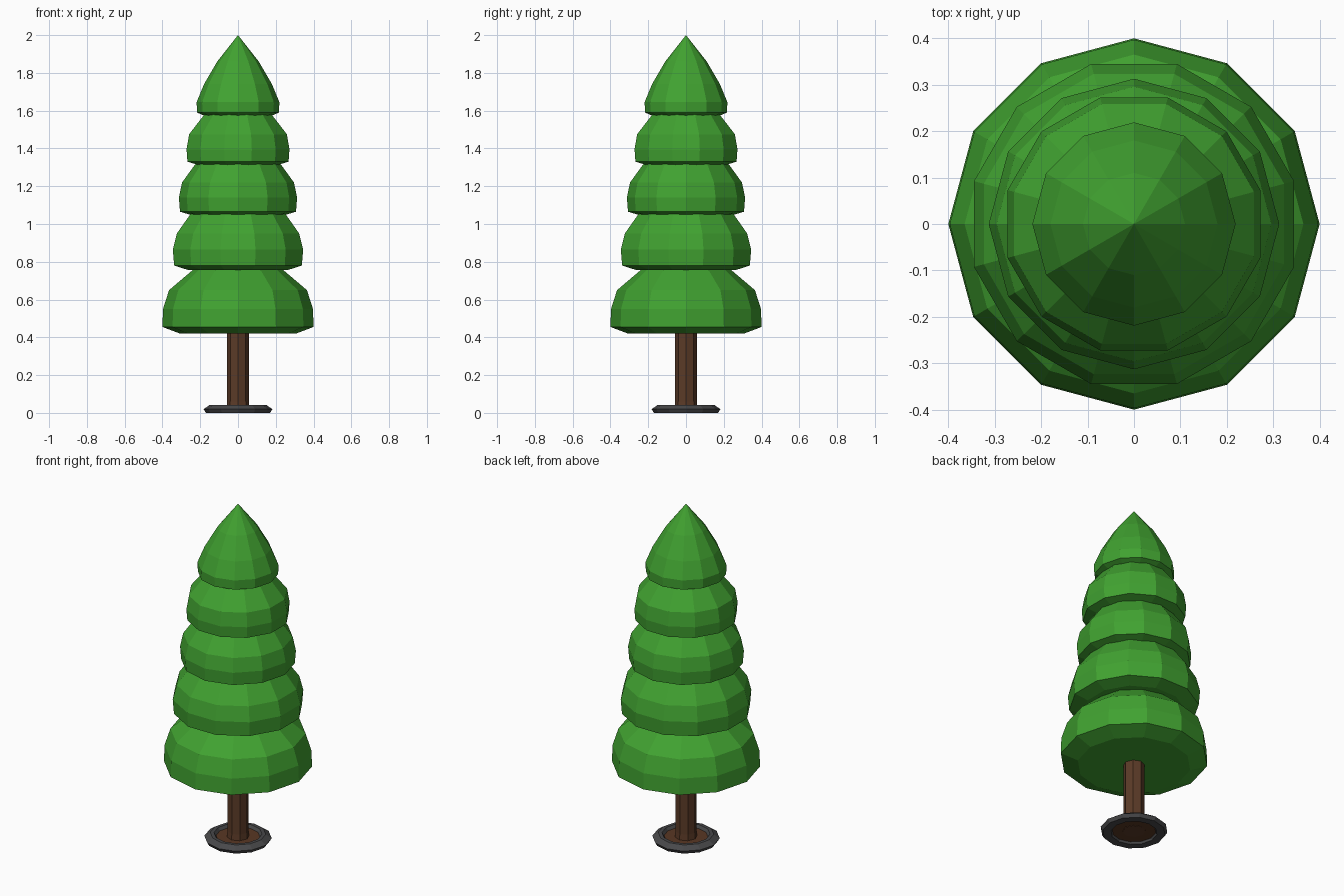
import bpy
import bmesh
from math import cos, sin, pi

cube = bpy.data.objects.get("Cube")
if cube:
    bpy.data.objects.remove(cube, do_unlink=True)


def make_material(name, rgb):
    mat = bpy.data.materials.new(name)
    mat.use_nodes = True
    color = (*rgb, 1)
    mat.diffuse_color = color
    mat.node_tree.nodes["Principled BSDF"].inputs["Base Color"].default_value = color
    return mat


def lathe(name, profile, mat, sides=12, turn=0.0, ring=False):
    """Revolve (radius, height) points listed bottom to top; a ring joins last to first."""
    bm = bmesh.new()
    loops = []
    for r, z in profile:
        if r == 0:
            loops.append([bm.verts.new((0, 0, z))] * sides)
        else:
            angles = [turn + 2 * pi * i / sides for i in range(sides)]
            loops.append([bm.verts.new((r * cos(a), r * sin(a), z)) for a in angles])
    pairs = list(zip(loops, loops[1:]))
    if ring:
        pairs.append((loops[-1], loops[0]))
    for low, high in pairs:
        for i in range(sides):
            j = (i + 1) % sides
            corners = [low[i], low[j], high[j], high[i]]
            bm.faces.new(list(dict.fromkeys(corners)))
    if not ring:
        bm.faces.new(loops[0][::-1])
        if profile[-1][0] > 0:
            bm.faces.new(loops[-1])
    bmesh.ops.recalc_face_normals(bm, faces=bm.faces)
    mesh = bpy.data.meshes.new(name)
    bm.to_mesh(mesh)
    bm.free()
    mesh.materials.append(mat)
    obj = bpy.data.objects.new(name, mesh)
    bpy.context.collection.objects.link(obj)
    return obj


leaf = make_material("leaf green", (0.052, 0.36, 0.03))
bark = make_material("bark brown", (0.105, 0.043, 0.02))
stone = make_material("stone grey", (0.065, 0.065, 0.068))
soil = make_material("soil brown", (0.10, 0.038, 0.017))

# Base: stone edging ring around a soil disc
lathe("stone_ring", [(0.125, 0.0), (0.17, 0.0), (0.182, 0.02), (0.15, 0.042),
                     (0.13, 0.042), (0.115, 0.02)], stone, ring=True)
lathe("soil_disc", [(0.12, 0.012), (0.12, 0.025)], soil)

# Trunk
lathe("trunk", [(0.062, 0.01), (0.058, 0.06), (0.058, 0.45)], bark, sides=8)

# Foliage tiers, every second one turned by half a side
half = pi / 12
tiers = [
    ([(0.307, 0.42), (0.4, 0.455), (0.397, 0.55), (0.365, 0.65), (0.215, 0.777)], 0),
    ([(0.275, 0.757), (0.35, 0.78), (0.357, 0.865), (0.335, 0.95), (0.255, 1.06)], half),
    ([(0.24, 1.045), (0.307, 1.065), (0.313, 1.14), (0.296, 1.22), (0.22, 1.325)], 0),
    ([(0.215, 1.312), (0.277, 1.33), (0.282, 1.395), (0.268, 1.475), (0.18, 1.585)], half),
    ([(0.17, 1.57), (0.217, 1.59), (0.219, 1.645), (0.18, 1.74), (0.11, 1.86), (0, 2.0)], 0),
]
for number, (profile, turn) in enumerate(tiers, 1):
    lathe(f"foliage_tier_{number}", profile, leaf, turn=turn)
